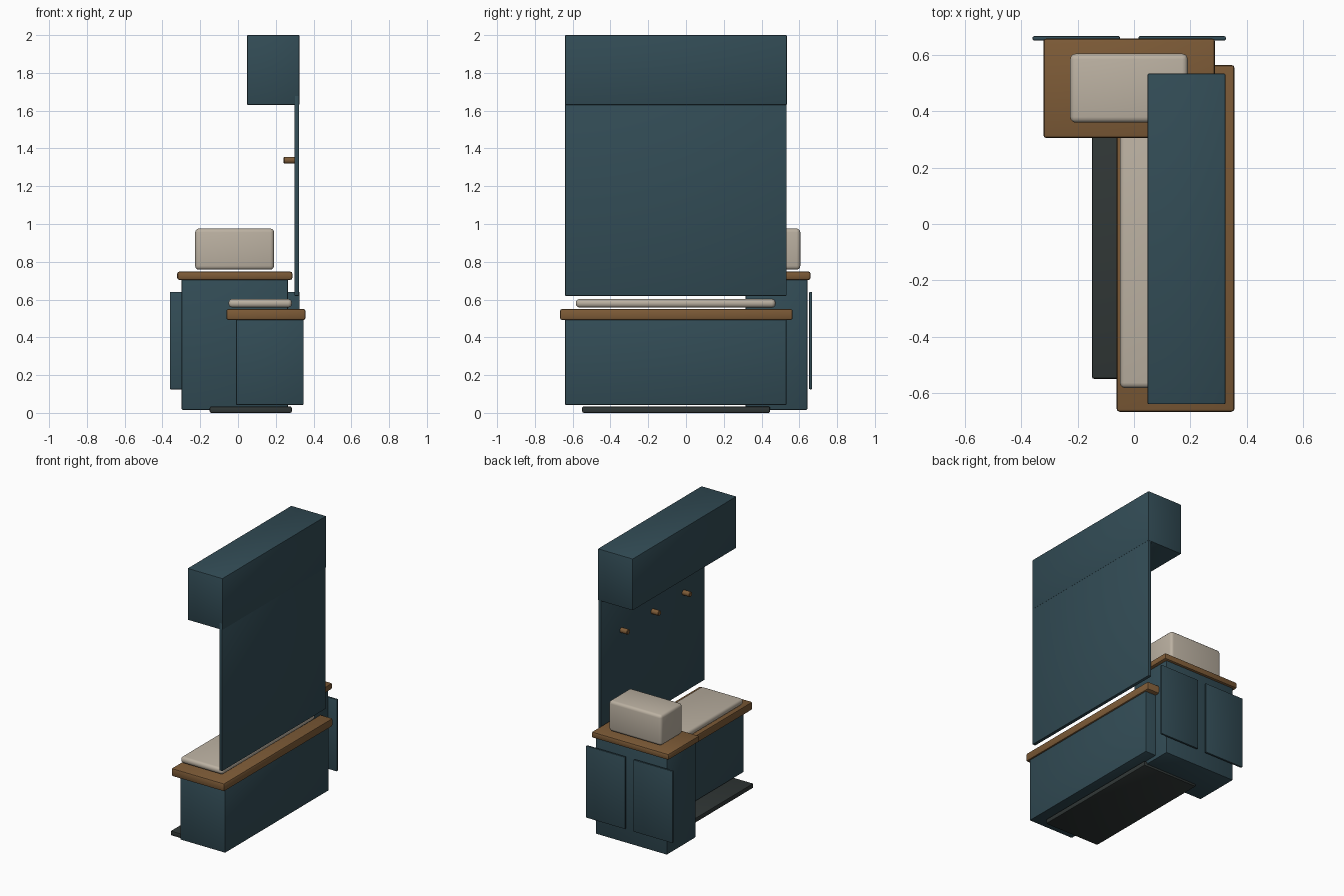
import bpy, math

if "Cube" in bpy.data.objects:
    bpy.data.objects.remove(bpy.data.objects["Cube"])


def material(name, rgb):
    m = bpy.data.materials.new(name)
    m.diffuse_color = (*rgb, 1)
    m.use_nodes = True
    m.node_tree.nodes["Principled BSDF"].inputs["Base Color"].default_value = m.diffuse_color
    return m


teal = material("dark teal paint", (0.032, 0.072, 0.092))
wood = material("brown wood", (0.205, 0.104, 0.038))
linen = material("pale linen", (0.50, 0.44, 0.36))
charcoal = material("charcoal rubber", (0.030, 0.038, 0.037))


def finish(ob, name, mat, bevel, segments):
    ob.name = name
    ob.data.materials.append(mat)
    mod = ob.modifiers.new("soft edges", 'BEVEL')
    mod.width, mod.segments, mod.limit_method = bevel, segments, 'ANGLE'
    bpy.ops.object.modifier_apply(modifier=mod.name)
    bpy.ops.object.shade_smooth_by_angle(angle=math.radians(35))
    return ob


def box(name, mat, x, y, z, bevel=0.005, segments=2):
    """Bevelled box spanning the given (min, max) ranges."""
    spans = (x, y, z)
    bpy.ops.mesh.primitive_cube_add(size=1, location=[(a + b) / 2 for a, b in spans])
    ob = bpy.context.object
    ob.scale = [b - a for a, b in spans]
    bpy.ops.object.transform_apply(location=False, rotation=False, scale=True)
    return finish(ob, name, mat, bevel, segments)


# Floor mat and bench
box("floor_mat", charcoal, (-0.15, 0.285), (-0.55, 0.445), (0.0, 0.034), 0.008)
box("bench_base", teal, (-0.01, 0.347), (-0.64, 0.532), (0.042, 0.495))
box("bench_top", wood, (-0.062, 0.357), (-0.667, 0.565), (0.492, 0.55), 0.011)
box("bench_cushion", linen, (-0.05, 0.285), (-0.583, 0.473), (0.558, 0.603), 0.019, 3)

# Corner cabinet with its counter and storage box
box("cabinet_body", teal, (-0.298, 0.264), (0.316, 0.642), (0.016, 0.708))
box("cabinet_top", wood, (-0.322, 0.288), (0.305, 0.659), (0.704, 0.748), 0.011)
box("storage_box", linen, (-0.227, 0.191), (0.36, 0.605), (0.758, 0.976), 0.02, 3)

# Pair of doors standing just behind the cabinet
for side, x0 in (("left", -0.36), ("right", 0.016)):
    box("door_" + side, teal, (x0, x0 + 0.31), (0.652, 0.667), (0.125, 0.64), 0.004)

# Wall panel and overhead cupboard
box("wall_panel", teal, (0.299, 0.323), (-0.64, 0.532), (0.62, 1.68), 0.003)
box("overhead_cupboard", teal, (0.048, 0.325), (-0.64, 0.534), (1.63, 2.0))

# Coat pegs along the panel
for i in range(3):
    bpy.ops.mesh.primitive_cylinder_add(vertices=16, radius=0.018, depth=0.06,
                                        location=(0.272, -0.4 + 0.352 * i, 1.337),
                                        rotation=(0, math.pi / 2, 0))
    finish(bpy.context.object, "coat_peg_%d" % (i + 1), wood, 0.003, 1)
